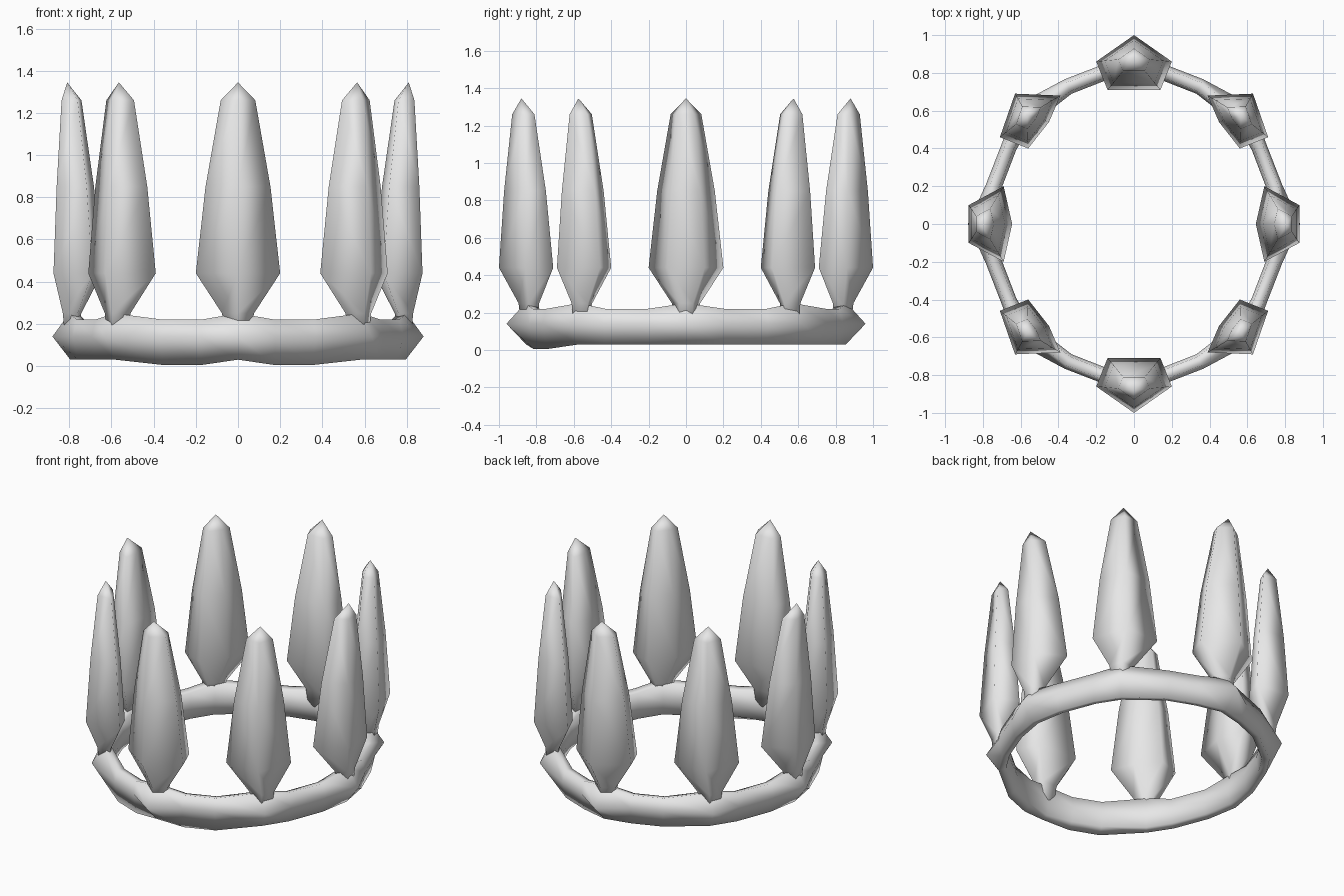
import bpy, bmesh, math
from mathutils import Vector

cube = bpy.data.objects.get("Cube")
if cube:
    bpy.data.objects.remove(cube, do_unlink=True)

grey = bpy.data.materials.new("plain grey")
grey.use_nodes = True
grey.diffuse_color = (0.8, 0.8, 0.8, 1)
grey.node_tree.nodes["Principled BSDF"].inputs["Base Color"].default_value = grey.diffuse_color


def loft(name, loops, closed=False, tip=None):
    """Skin a list of equal point loops, closing into a ring or up to a tip."""
    bm = bmesh.new()
    rows = [[bm.verts.new(p) for p in loop] for loop in loops]
    pairs = list(zip(rows, rows[1:]))
    if closed:
        pairs.append((rows[-1], rows[0]))
    n = len(rows[0])
    for low, high in pairs:
        for i in range(n):
            j = (i + 1) % n
            bm.faces.new((low[i], low[j], high[j], high[i]))
    if tip is not None:
        top = bm.verts.new(tip)
        for i in range(n):
            bm.faces.new((rows[-1][i], rows[-1][(i + 1) % n], top))
        bm.faces.new(rows[0])
    bmesh.ops.recalc_face_normals(bm, faces=bm.faces)
    mesh = bpy.data.meshes.new(name)
    bm.to_mesh(mesh)
    bm.free()
    obj = bpy.data.objects.new(name, mesh)
    bpy.context.collection.objects.link(obj)
    mesh.materials.append(grey)
    for poly in mesh.polygons:
        poly.use_smooth = True
    return obj


# Band: one quarter of its centre line, with the outward reach at each point
quarter = [(0, 0.84, 0.12), (0.17, 0.80, 0.04), (0.35, 0.73, 0.04), (0.57, 0.56, 0.09),
           (0.66, 0.42, 0.04), (0.745, 0.20, 0.04), (0.78, 0, 0.10)]
path = quarter + [(x, -y, o) for x, y, o in quarter[-2::-1]]
path += [(-x, y, o) for x, y, o in path[-2:0:-1]]


def band_section(x, y, reach):
    out = Vector((x, y, 0)).normalized()
    under_spike = reach > 0.05
    top = 0.25 if under_spike else 0.22
    bottom = 0.005 if y < -0.7 and not under_spike else 0.03
    outline = [(reach, 0.14), (0.02, top), (-0.03, top - 0.01),
               (-0.045, 0.13), (-0.03, 0.04), (0.015, bottom)]
    return [Vector((x, y, z)) + out * d for d, z in outline]


loft("band", [band_section(*p) for p in path], closed=True)

# Spikes: widest outline, neck centre and tip centre, all in the +x +y quarter
front_shape = [(0, 1.0), (0.2, 0.86), (0.14, 0.71), (-0.14, 0.71), (-0.2, 0.86)]
side_shape = [(0.69, 0.2), (0.875, 0.1), (0.875, -0.1), (0.69, -0.2), (0.645, 0)]
corner_shape = [(0.56, 0.40), (0.71, 0.46), (0.63, 0.69), (0.39, 0.68), (0.45, 0.54)]


def spike(name, shape, neck, tip, sx, sy):
    tip, neck = Vector(tip), Vector(neck)
    pts = [Vector(p) for p in shape]
    middle = sum(pts, Vector((0, 0))) / len(pts)

    def level(z, scale, centre, origin):
        ring = [centre + (p - origin) * scale for p in pts]
        return [(p.x * sx, p.y * sy, z) for p in ring]

    loops = [level(0.14, 0.30, neck, middle), level(0.25, 0.38, neck, middle),
             level(0.44, 1.0, tip, tip), level(0.85, 0.77, tip, tip),
             level(1.26, 0.41, tip, tip)]
    loft(name, loops, tip=(tip.x * sx, tip.y * sy, 1.345))


for sy, label in ((-1, "front"), (1, "back")):
    spike(label + "_spike", front_shape, (0, 0.83), (0, 0.88), 1, sy)
    for sx, side in ((1, "left"), (-1, "right")):
        spike(f"{label}_{side}_spike", corner_shape, (0.57, 0.56), (0.565, 0.575), sx, sy)
for sx, side in ((1, "left"), (-1, "right")):
    spike(side + "_spike", side_shape, (0.785, 0), (0.81, 0), sx, 1)
